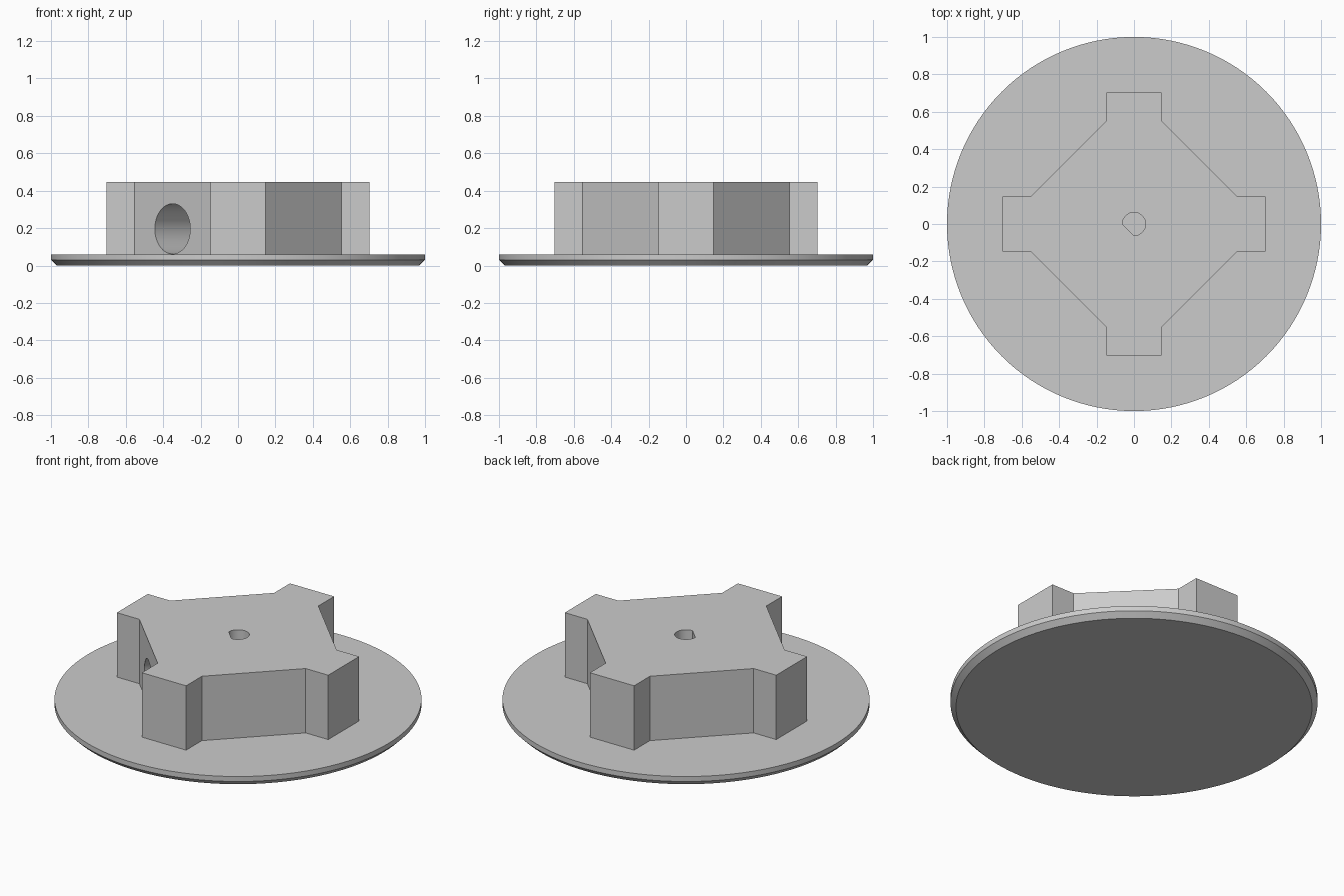
import bpy, bmesh, math
from mathutils import Matrix, Vector

cube = bpy.data.objects.get("Cube")
if cube:
    bpy.data.objects.remove(cube, do_unlink=True)

PLATE_TOP, HUB_TOP = 0.06, 0.447
ARM_REACH, ARM_HALF, NECK = 0.703, 0.147, 0.553
BORE_R, SCREW_R = 0.062, 0.134

gray = bpy.data.materials.new("plain gray")
gray.use_nodes = True
gray.diffuse_color = (0.6, 0.6, 0.6, 1)
gray.node_tree.nodes["Principled BSDF"].inputs["Base Color"].default_value = (0.6, 0.6, 0.6, 1)


def make_object(name, bm):
    bmesh.ops.recalc_face_normals(bm, faces=bm.faces)
    mesh = bpy.data.meshes.new(name)
    bm.to_mesh(mesh)
    bm.free()
    mesh.materials.append(gray)
    obj = bpy.data.objects.new(name, mesh)
    bpy.context.collection.objects.link(obj)
    return obj


def prism(name, outline, bottom, top):
    bm = bmesh.new()
    face = bm.faces.new([bm.verts.new((x, y, bottom)) for x, y in outline])
    result = bmesh.ops.extrude_face_region(bm, geom=[face])
    verts = [v for v in result["geom"] if isinstance(v, bmesh.types.BMVert)]
    bmesh.ops.translate(bm, verts=verts, vec=(0, 0, top - bottom))
    return make_object(name, bm)


def cut(target, cutter):
    cutter.hide_render = True
    mod = target.modifiers.new("cut", "BOOLEAN")
    mod.operation, mod.solver, mod.object = "DIFFERENCE", "EXACT", cutter
    bpy.context.view_layer.objects.active = target
    bpy.ops.object.modifier_apply(modifier=mod.name)
    bpy.data.objects.remove(cutter, do_unlink=True)


def smooth(obj):
    bpy.ops.object.select_all(action="DESELECT")
    obj.select_set(True)
    bpy.context.view_layer.objects.active = obj
    bpy.ops.object.shade_smooth_by_angle(angle=math.radians(30))


# Round base plate with a chamfered lower edge
bm = bmesh.new()
bmesh.ops.create_cone(bm, cap_ends=True, segments=128, radius1=1, radius2=1,
                      depth=PLATE_TOP, matrix=Matrix.Translation((0, 0, PLATE_TOP / 2)))
rim = [e for e in bm.edges if all(v.co.z < 0.01 for v in e.verts)]
bmesh.ops.bevel(bm, geom=rim, offset=0.03, segments=1, affect="EDGES")
plate = make_object("base_plate", bm)

# Four-armed hub, one arm repeated in quarter turns
arm = [(NECK, -ARM_HALF), (ARM_REACH, -ARM_HALF), (ARM_REACH, ARM_HALF), (NECK, ARM_HALF)]
outline = [Matrix.Rotation(math.pi / 2 * k, 2) @ Vector(p) for k in range(4) for p in arm]
hub = prism("cross_hub", outline, PLATE_TOP, HUB_TOP)

# D-shaped shaft bore, flat toward the front right
start, sweep, steps = -math.pi / 2, 1.5 * math.pi, 36
angles = [start + sweep * i / steps for i in range(steps + 1)]
cut(hub, prism("bore_cutter", [(BORE_R * math.cos(a), BORE_R * math.sin(a)) for a in angles],
               0, HUB_TOP + 0.1))

# Round side hole running from the front right face in to the bore
bm = bmesh.new()
direction = Vector((-1, -1, 0)).normalized()
place = Matrix.Translation(direction * 0.4 + Vector((0, 0, PLATE_TOP + SCREW_R + 0.002)))
bmesh.ops.create_cone(bm, cap_ends=True, segments=64, radius1=SCREW_R, radius2=SCREW_R,
                      depth=0.8, matrix=place @ direction.to_track_quat("Z", "Y").to_matrix().to_4x4())
cut(hub, make_object("side_hole_cutter", bm))

for part in (plate, hub):
    smooth(part)
